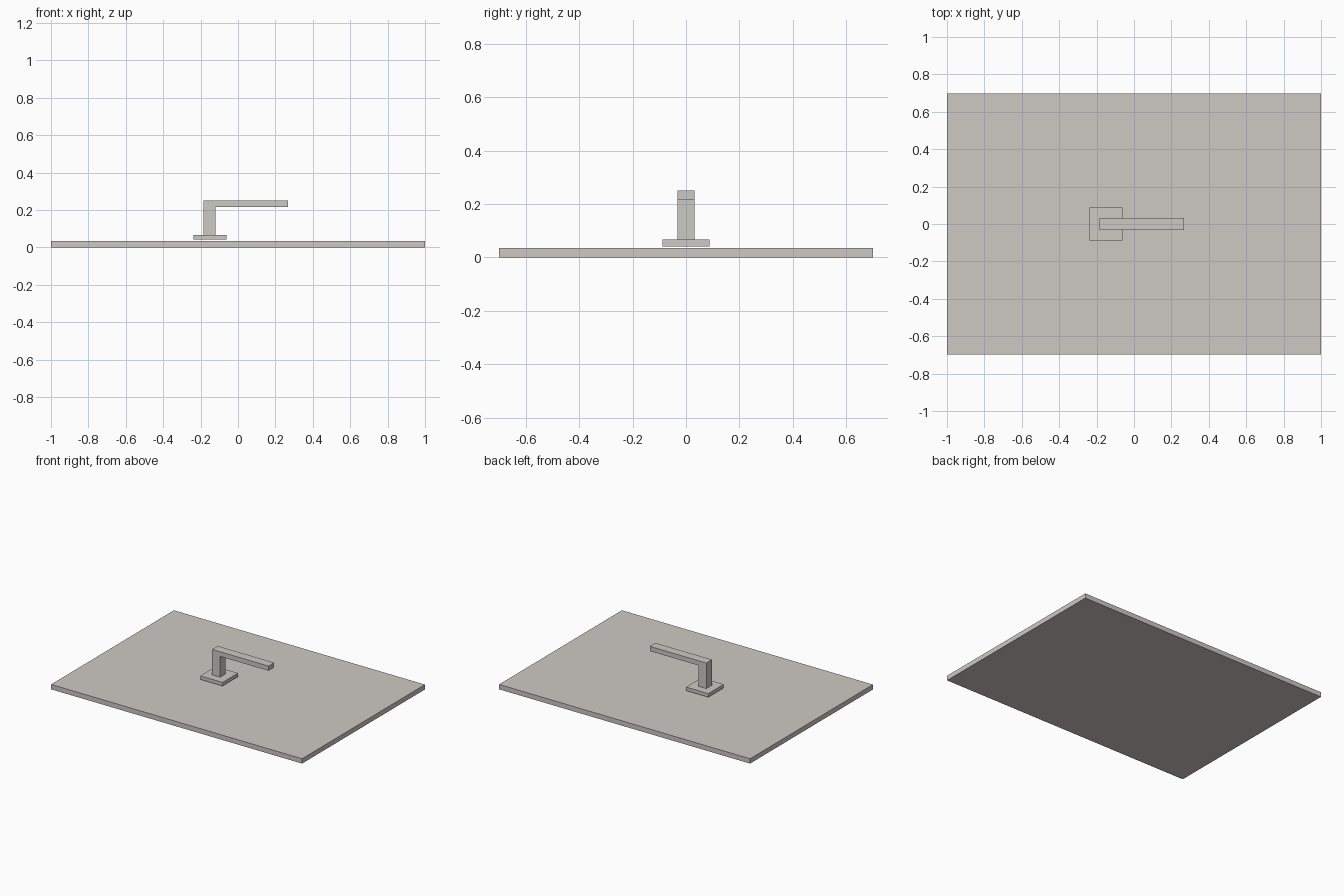
import bpy
import bmesh

if "Cube" in bpy.data.objects:
    bpy.data.objects.remove(bpy.data.objects["Cube"])

metal = bpy.data.materials.new("light warm grey")
metal.diffuse_color = (0.61, 0.59, 0.555, 1.0)
metal.use_nodes = True
metal.node_tree.nodes["Principled BSDF"].inputs["Base Color"].default_value = metal.diffuse_color


def extrude_profile(name, profile, half_depth):
    """Extrude an x-z outline symmetrically along y."""
    bm = bmesh.new()
    face = bm.faces.new([bm.verts.new((x, -half_depth, z)) for x, z in profile])
    result = bmesh.ops.extrude_face_region(bm, geom=[face])
    moved = [v for v in result["geom"] if isinstance(v, bmesh.types.BMVert)]
    bmesh.ops.translate(bm, verts=moved, vec=(0, 2 * half_depth, 0))
    bmesh.ops.recalc_face_normals(bm, faces=bm.faces)
    mesh = bpy.data.meshes.new(name)
    bm.to_mesh(mesh)
    bm.free()
    mesh.materials.append(metal)
    obj = bpy.data.objects.new(name, mesh)
    bpy.context.collection.objects.link(obj)
    return obj


def slab(name, x0, x1, z0, z1, half_depth):
    return extrude_profile(name, [(x0, z0), (x1, z0), (x1, z1), (x0, z1)], half_depth)


# Large thin panel
slab("panel", -1.0, 1.0, 0.0, 0.035, 0.699)

# Square mounting plate, floating just above the panel
slab("mounting_plate", -0.239, -0.062, 0.041, 0.067, 0.088)

# Post and lever in one right-angled bar
extrude_profile("lever_handle", [
    (-0.184, 0.067), (-0.121, 0.067), (-0.121, 0.217),
    (0.266, 0.217), (0.266, 0.251), (-0.184, 0.251),
], 0.032)
